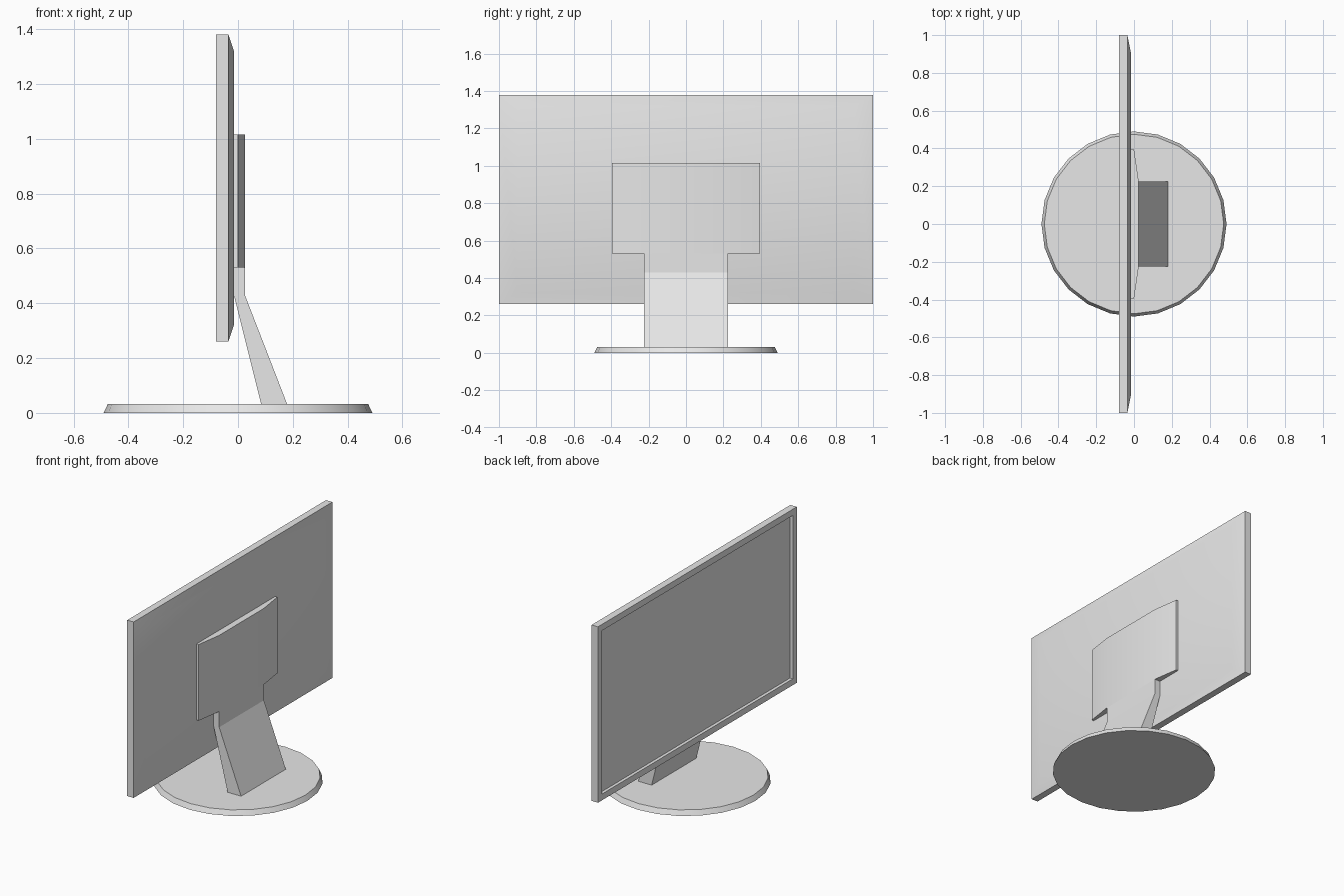
import bpy, bmesh, math
from mathutils import Vector

cube = bpy.data.objects.get("Cube")
if cube:
    bpy.data.objects.remove(cube, do_unlink=True)

# Single plastic colour
grey = bpy.data.materials.new("light_grey_plastic")
grey.use_nodes = True
colour = (0.8, 0.8, 0.8, 1)
grey.diffuse_color = colour
grey.node_tree.nodes["Principled BSDF"].inputs["Base Color"].default_value = colour


def finish(bm, name):
    """Turn a bmesh into a smooth-by-angle object."""
    bmesh.ops.recalc_face_normals(bm, faces=bm.faces)
    mesh = bpy.data.meshes.new(name)
    bm.to_mesh(mesh)
    bm.free()
    mesh.materials.append(grey)
    obj = bpy.data.objects.new(name, mesh)
    bpy.context.collection.objects.link(obj)
    bpy.ops.object.select_all(action="DESELECT")
    obj.select_set(True)
    bpy.context.view_layer.objects.active = obj
    bpy.ops.object.shade_smooth_by_angle(angle=math.radians(30))
    return obj


def extrude(bm, faces, offset):
    """Extrude a face region and return its new vertices."""
    new = bmesh.ops.extrude_face_region(bm, geom=faces)["geom"]
    verts = [v for v in new if isinstance(v, bmesh.types.BMVert)]
    bmesh.ops.translate(bm, verts=verts, vec=offset)
    return verts, [f for f in new if isinstance(f, bmesh.types.BMFace)]


# Monitor housing: rectangular loops from the recessed screen round to the back
centre_z = 0.82
bm = bmesh.new()
loops = []
for x, half_y, half_z in [(-0.06, 0.96, 0.52), (-0.08, 0.96, 0.52),
                          (-0.08, 1.0, 0.56), (-0.035, 1.0, 0.56),
                          (-0.015, 0.9, 0.5)]:
    loops.append([bm.verts.new((x, sy * half_y, centre_z + sz * half_z))
                  for sy, sz in ((-1, -1), (1, -1), (1, 1), (-1, 1))])
for a, b in zip(loops, loops[1:]):
    for i in range(4):
        j = (i + 1) % 4
        bm.faces.new((a[i], a[j], b[j], b[i]))
bm.faces.new(loops[0])
bm.faces.new(loops[-1])
finish(bm, "monitor_housing")

# Mounting plate with chamfered sides, continuing down into the bent neck
bm = bmesh.new()
rows = [[bm.verts.new((x, y, 0.53)) for x in (-0.015, back)]
        for y, back in ((-0.395, 0), (-0.225, 0.025), (0.225, 0.025), (0.395, 0))]
strips = [bm.faces.new((a[0], a[1], b[1], b[0])) for a, b in zip(rows, rows[1:])]
neck_verts = rows[1] + rows[2]
extrude(bm, strips, Vector((0, 0, 0.485)))
neck = bm.faces.get(neck_verts) or next(
    f for f in bm.faces if all(abs(v.co.z - 0.53) < 1e-4 and abs(v.co.y) < 0.3
                               for v in f.verts))
_, neck_end = extrude(bm, [neck], Vector((0, 0, -0.1)))
foot, _ = extrude(bm, neck_end, Vector((0, 0, -0.4)))
for v in foot:
    v.co.x = 0.18 if v.co.x > 0 else 0.085
finish(bm, "stand_neck")

# Round foot with a slanted rim
bm = bmesh.new()
bmesh.ops.create_cone(bm, cap_ends=True, segments=24, radius1=0.49,
                      radius2=0.475, depth=0.032)
bmesh.ops.translate(bm, verts=bm.verts, vec=(0, 0, 0.016))
finish(bm, "round_base")
